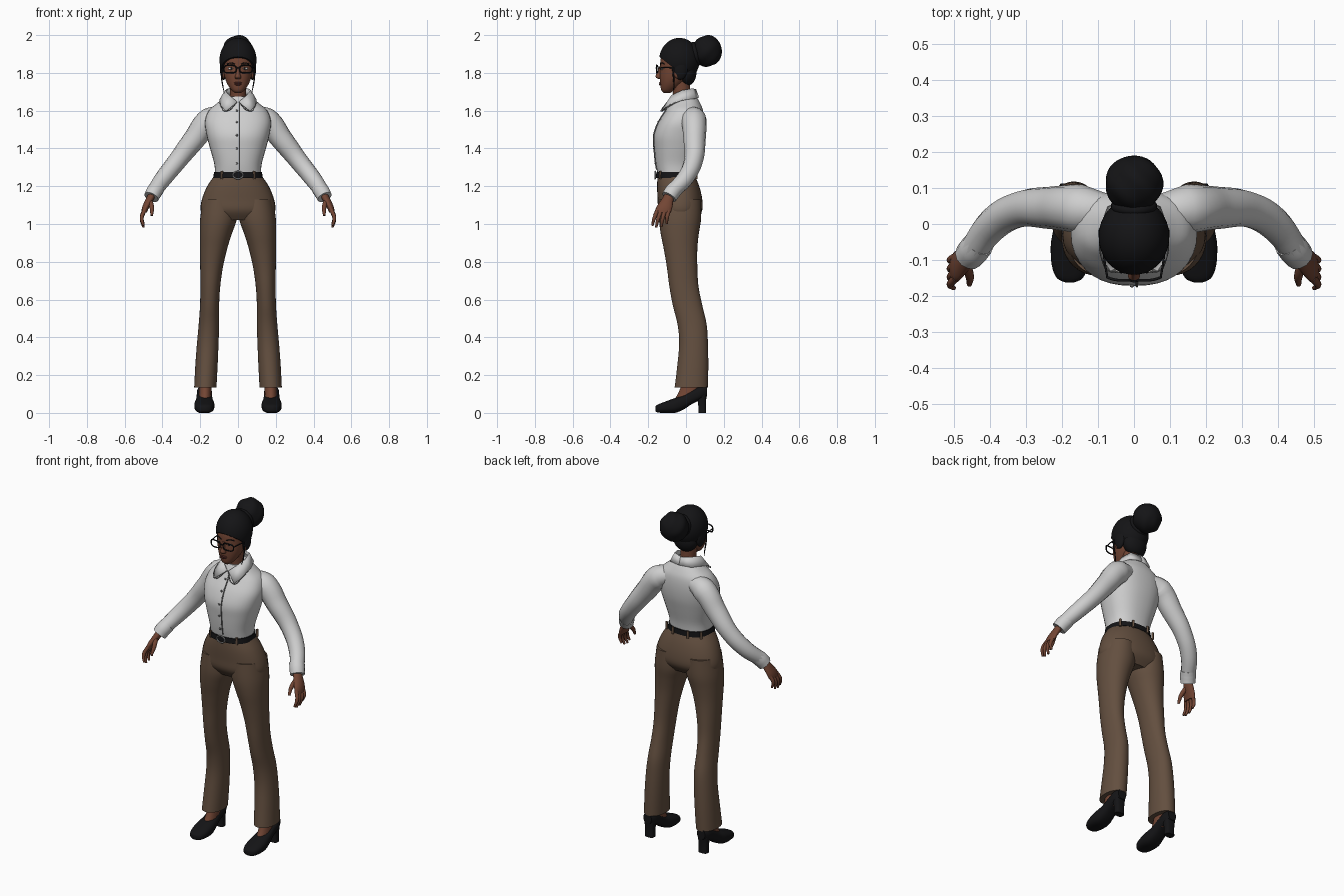
import bpy, bmesh, math
from mathutils import Vector, Matrix

cube = bpy.data.objects.get("Cube")
if cube:
    bpy.data.objects.remove(cube)


def material(name, r, g, b):
    m = bpy.data.materials.new(name)
    m.use_nodes = True
    m.diffuse_color = (r, g, b, 1)
    bsdf = m.node_tree.nodes["Principled BSDF"]
    bsdf.inputs["Base Color"].default_value = (r, g, b, 1)
    bsdf.inputs["Roughness"].default_value = 0.8
    return m


SHIRT = material("shirt white", .62, .62, .62)
SEAM = material("seam grey", .16, .16, .16)
BROWN = material("trouser brown", .125, .078, .05)
SKIN = material("skin brown", .17, .06, .034)
LIP = material("lip brown", .11, .03, .024)
BLACK = material("black", .007, .007, .008)
SILVER = material("buckle silver", .45, .45, .45)
WHITE = material("eye white", .6, .58, .55)


def finish(name, bm, mat):
    bmesh.ops.recalc_face_normals(bm, faces=bm.faces)
    me = bpy.data.meshes.new(name)
    bm.to_mesh(me)
    bm.free()
    me.materials.append(mat)
    ob = bpy.data.objects.new(name, me)
    bpy.context.collection.objects.link(ob)
    bpy.ops.object.select_all(action='DESELECT')
    ob.select_set(True)
    bpy.context.view_layer.objects.active = ob
    bpy.ops.object.shade_smooth_by_angle(angle=math.radians(50))
    return ob


def smooth_rows(rows, steps):
    # Catmull-Rom interpolation between cross-sections
    out = []
    for i in range(len(rows) - 1):
        p = [rows[max(i - 1, 0)], rows[i], rows[i + 1], rows[min(i + 2, len(rows) - 1)]]
        for k in range(steps):
            t = k / steps
            out.append([b + .5 * t * (c - a + t * (2 * a - 5 * b + 4 * c - d + t * (3 * (b - c) + d - a)))
                        for a, b, c, d in zip(*p)])
    return out + [list(rows[-1])]


def loft(name, rows, mat, p=2, n=36, steps=4, along='z'):
    """Rows: position along the axis, then centre pair and radius pair."""
    bm = bmesh.new()
    rings = []
    for t, a, b, ra, rb in smooth_rows(rows, steps):
        ring = []
        for k in range(n):
            c, s = math.cos(math.tau * k / n), math.sin(math.tau * k / n)
            u = a + ra * math.copysign(abs(c) ** (2 / p), c)
            v = b + rb * math.copysign(abs(s) ** (2 / p), s)
            ring.append(bm.verts.new((u, v, t) if along == 'z' else (u, t, v)))
        rings.append(ring)
    for r, q in zip(rings, rings[1:]):
        for k in range(n):
            bm.faces.new((r[k], r[(k + 1) % n], q[(k + 1) % n], q[k]))
    bm.faces.new(rings[0])
    bm.faces.new(rings[-1])
    return finish(name, bm, mat)


def span(z, front, back, rx):
    # centred section given by its front and back depth
    return (z, 0, (front + back) / 2, rx, (back - front) / 2)


def blob(name, loc, size, mat, shape=None, cut=None, seg=32):
    bm = bmesh.new()
    bmesh.ops.create_uvsphere(bm, u_segments=seg, v_segments=seg // 2, radius=1)
    if shape:
        for v in bm.verts:
            v.co *= shape(v.co)
    bm.transform(Matrix.Translation(loc) @ Matrix.Diagonal((*size, 1)))
    if cut:
        res = bmesh.ops.bisect_plane(bm, geom=bm.verts[:] + bm.edges[:] + bm.faces[:],
                                     plane_co=cut[0], plane_no=cut[1], clear_outer=True)
        bmesh.ops.contextual_create(bm, geom=[g for g in res['geom_cut'] if isinstance(g, bmesh.types.BMEdge)])
    return finish(name, bm, mat)


def wire(name, pts, radii, mat, cyclic=False):
    """Round tube through points; radii is one number or one per point."""
    cu = bpy.data.curves.new(name, 'CURVE')
    cu.dimensions = '3D'
    cu.bevel_depth, cu.bevel_resolution, cu.resolution_u, cu.use_fill_caps = 1, 4, 6, True
    sp = cu.splines.new('BEZIER')
    sp.bezier_points.add(len(pts) - 1)
    sp.use_cyclic_u = cyclic
    for i, (bp, co) in enumerate(zip(sp.bezier_points, pts)):
        bp.co = co
        bp.radius = radii[i] if isinstance(radii, (list, tuple)) else radii
        bp.handle_left_type = bp.handle_right_type = 'AUTO'
    cu.materials.append(mat)
    ob = bpy.data.objects.new(name, cu)
    bpy.context.collection.objects.link(ob)
    return ob


# Shirt body, belt and hips
shirt_rows = [span(1.265, -.15, .045, .121), span(1.32, -.16, .052, .126), span(1.4, -.168, .072, .148),
              span(1.47, -.17, .088, .166), span(1.54, -.145, .094, .175), span(1.6, -.108, .09, .155),
              span(1.64, -.088, .075, .11), span(1.675, -.072, .055, .068)]
loft("shirt_body", shirt_rows, SHIRT, p=2.35)
loft("belt", [span(1.244, -.159, .054, .131), span(1.274, -.157, .052, .127)], BLACK, p=2.35, steps=1)
loft("hips", [span(1.26, -.15, .045, .122), span(1.2, -.153, .07, .163), span(1.13, -.15, .086, .191),
              span(1.07, -.145, .085, .197), span(1.02, -.11, .05, .17)], BROWN, p=2.2)

# Button placket, buttons and buckle
front = [(0.008, r[2] - r[4] - .001, r[0]) for r in smooth_rows(shirt_rows, 2)]
wire("placket_seam", front[1:-2], .0035, SEAM)
for i in range(1, 6):
    x, y, z = front[2 * i]
    blob("shirt_button", (-.006, y - .001, z), (.006, .004, .006), SEAM, seg=12)
wire("belt_buckle", [(x, -.163, z) for x, z in ((-.022, 1.248), (.022, 1.248), (.022, 1.27), (-.022, 1.27))],
     .0035, SILVER, True)

# Head and face
loft("neck", [(1.6, 0, -.01, .055, .055), (1.67, 0, -.02, .044, .046), (1.77, 0, -.03, .045, .05)], SKIN)
loft("head", [span(1.694, -.118, -.085, .016), span(1.708, -.131, -.06, .034), span(1.74, -.136, -.02, .056),
              span(1.78, -.139, .02, .071), span(1.83, -.137, .04, .078), span(1.88, -.133, .045, .08),
              span(1.93, -.11, .03, .065), span(1.955, -.07, -.01, .03)], SKIN, p=2.15)
loft("nose", [(1.768, 0, -.137, .012, .008), (1.778, 0, -.141, .017, .02), (1.8, 0, -.138, .01, .017),
              (1.835, 0, -.133, .008, .008)], SKIN, n=16)
blob("upper_lip", (0, -.135, 1.747), (.021, .008, .005), LIP, seg=16)
blob("lower_lip", (0, -.134, 1.739), (.018, .009, .006), LIP, seg=16)

# Hair cap trimmed along the hairline, nape and bun
blob("hair_cap", (0, -.035, 1.868), (.098, .107, .117), BLACK,
     cut=((0, -.14, 1.885), (0, -.15, -.19)), seg=48)
blob("nape_hair", (0, .005, 1.8), (.074, .05, .068), BLACK)
blob("hair_bun", (0, .112, 1.916), (.08, .078, .083), BLACK, seg=40,
     shape=lambda c: 1 + .03 * math.sin(5 * math.atan2(c.x, c.z) + 5 * c.y) * math.sqrt(max(0, 1 - c.y ** 2)))
wire("bun_band", [(.05 * math.cos(a), .05 - .012 * math.sin(a), 1.9 + .05 * math.sin(a))
                  for a in (k * math.tau / 8 for k in range(8))], .014, BLACK, True)
wire("glasses_bridge", [(-.01, -.157, 1.824), (0, -.159, 1.827), (.01, -.157, 1.824)], .003, BLACK)


def collar(name, s):
    top = [(0, .05, 1.712), (.05, .032, 1.716), (.066, -.02, 1.706), (.044, -.075, 1.68), (.004, -.097, 1.645)]
    low = [(0, .066, 1.668), (.07, .047, 1.664), (.096, -.02, 1.655), (.09, -.09, 1.625), (.064, -.128, 1.597)]
    bm = bmesh.new()
    rows = [[bm.verts.new((s * x, y, z)) for x, y, z in row] for row in (top, low)]
    for i in range(4):
        bm.faces.new((rows[0][i], rows[0][i + 1], rows[1][i + 1], rows[1][i]))
    ob = finish(name, bm, SHIRT)
    mod = ob.modifiers.new("thickness", 'SOLIDIFY')
    mod.thickness, mod.offset = .008, 0
    wire(name + "_edge", [(s * x, y - .004, z) for x, y, z in low[2:] + [top[4]]], .002, SEAM)


for side, s in (("left_", 1), ("right_", -1)):
    def mir(pts):
        return [(s * x, y, z) for x, y, z in pts]

    collar(side + "collar", s)

    # Eyes, brows, glasses and loose hair
    blob(side + "eye", (s * .036, -.127, 1.823), (.017, .008, .007), WHITE, seg=16)
    blob(side + "iris", (s * .035, -.133, 1.823), (.006, .004, .006), BLACK, seg=12)
    wire(side + "brow", mir([(.016, -.136, 1.846), (.036, -.131, 1.853), (.058, -.115, 1.847)]), .003, BLACK)
    rim = []
    for k in range(16):
        c, q = math.cos(k * math.tau / 16), math.sin(k * math.tau / 16)
        rim.append((.042 + .032 * math.copysign(abs(c) ** .6, c), -.156 + .008 * max(c, 0),
                    1.82 + .02 * math.copysign(abs(q) ** .6, q)))
    wire(side + "glasses_rim", mir(rim), .0036, BLACK, True)
    wire(side + "glasses_temple", mir([(.074, -.148, 1.826), (.082, -.1, 1.828), (.088, -.03, 1.822)]), .003, BLACK)
    blob(side + "ear", (s * .078, -.045, 1.8), (.012, .02, .03), SKIN, seg=16)
    blob(side + "side_hair", (s * .076, -.03, 1.825), (.02, .038, .062), BLACK)
    wire(side + "loose_strand", mir([(.082, -.07, 1.84), (.087, -.066, 1.78), (.08, -.064, 1.73), (.072, -.07, 1.69)]),
         [.006, .004, .003, .001], BLACK)

    # Sleeve and cuff
    wire(side + "sleeve", mir([(.08, .035, 1.575), (.15, .042, 1.548), (.232, .045, 1.448), (.318, .04, 1.338),
                               (.39, 0, 1.248), (.448, -.076, 1.168)]), [.05, .068, .059, .05, .046, .039], SHIRT)
    wire(side + "cuff", mir([(.428, -.052, 1.192), (.445, -.073, 1.168), (.459, -.09, 1.142)]),
         [.042, .043, .041], SHIRT)

    # Hand, fingers and thumb
    loft(side + "palm", [(1.165, s * .45, -.083, .022, .026), (1.13, s * .468, -.098, .022, .032),
                         (1.09, s * .488, -.114, .019, .042), (1.06, s * .498, -.121, .014, .041)], SKIN, n=20)
    for i, (tip_y, tip_z) in enumerate(((-.178, .992), (-.158, .982), (-.13, .985), (-.102, 1.002))):
        y = -.15 + .02 * i
        mid = (.51, (y + tip_y) / 2 - .004, (1.07 + tip_z) / 2)
        wire(side + "finger", mir([(.494, y, 1.075), mid, (.5, tip_y, tip_z)]), [.011, .01, .006], SKIN)
    wire(side + "thumb", mir([(.468, -.11, 1.125), (.456, -.145, 1.085), (.457, -.168, 1.045)]),
         [.015, .012, .007], SKIN)

    # Trouser leg: height, inner, outer, front, back
    legs = [(1.13, .01, .185, -.14, .08), (1.03, .006, .2, -.143, .08), (.95, .032, .202, -.134, .068),
            (.87, .057, .201, -.118, .06), (.77, .08, .2, -.101, .06), (.67, .094, .199, -.088, .066),
            (.57, .1, .201, -.07, .086), (.47, .1, .208, -.045, .109), (.37, .103, .217, -.036, .116),
            (.25, .108, .226, -.046, .118), (.135, .114, .232, -.06, .116)]
    loft(side + "trouser_leg", [(z, s * (a + b) / 2, (f + k) / 2, (b - a) / 2, (k - f) / 2)
                                for z, a, b, f, k in legs], BROWN, p=2.1)
    for x, y in ((.085, -.135), (.115, .02), (.05, .055)):
        wire(side + "belt_loop", mir([(x, y, 1.238), (x, y, 1.28)]), .007, BROWN)

    # Ankle, shoe and block heel
    loft(side + "ankle", [(.06, s * .175, .0, .034, .07), (.11, s * .174, .02, .033, .058),
                          (.2, s * .172, .035, .034, .042)], SKIN, n=20)
    shoe = [(-.162, .022, .012, .012), (-.15, .023, .036, .021), (-.115, .029, .05, .029), (-.06, .039, .053, .039),
            (-.015, .055, .046, .038), (.03, .083, .041, .037), (.08, .107, .039, .036), (.112, .115, .026, .028)]
    loft(side + "shoe", [(y, s * .178, z, rx, rz) for y, z, rx, rz in shoe], BLACK, p=2.6, along='y')
    loft(side + "heel", [(0, s * .178, .086, .028, .021), (.05, s * .178, .085, .028, .021),
                         (.11, s * .178, .08, .036, .03)], BLACK, p=3, n=24)
